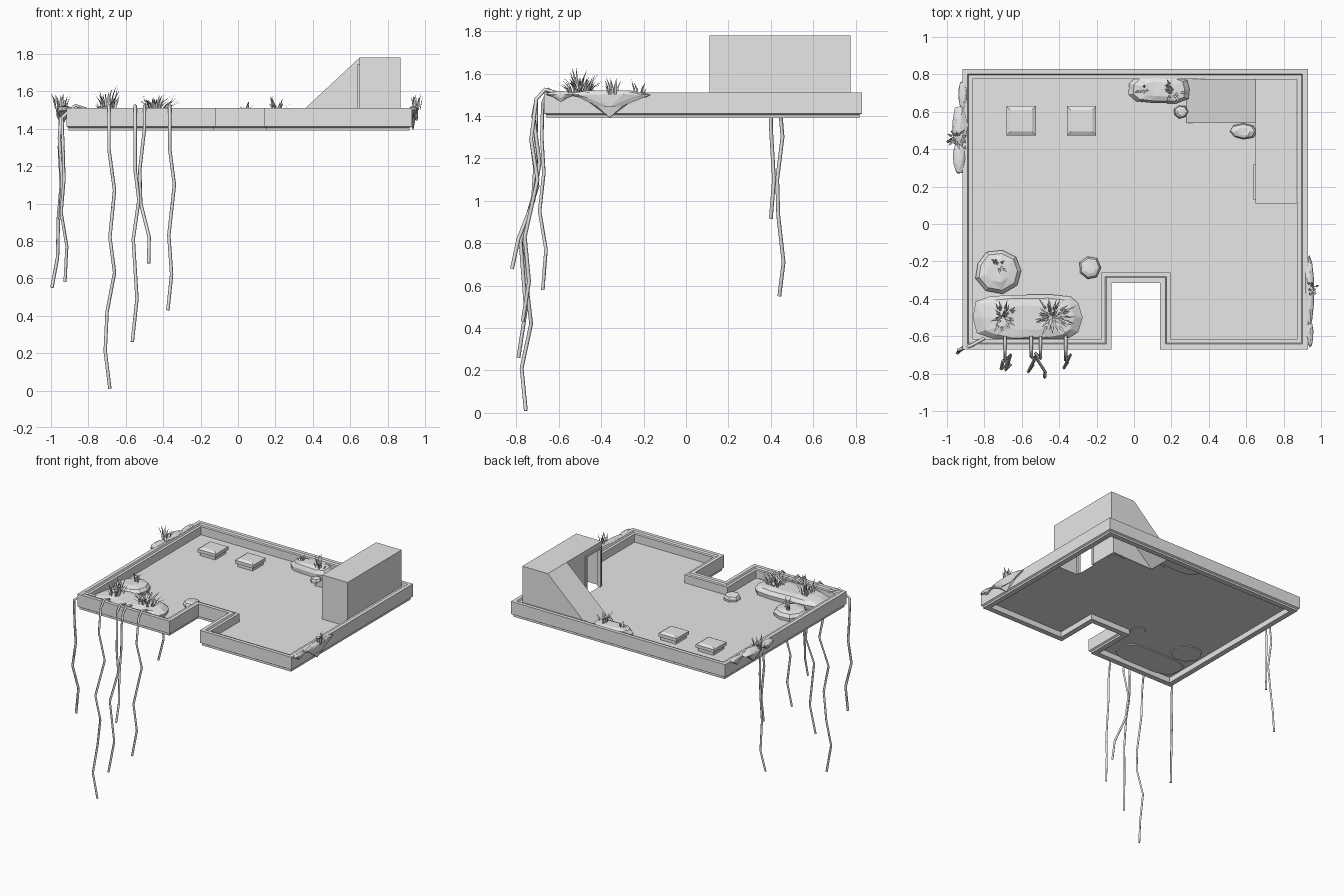
import bpy, bmesh, math, random
from mathutils import Vector

random.seed(4)
if "Cube" in bpy.data.objects:
    bpy.data.objects.remove(bpy.data.objects["Cube"])

FLOOR, TOP, ROOF = 1.435, 1.51, 1.78

grey = bpy.data.materials.new("plain_grey")
grey.use_nodes = True
grey.diffuse_color = (0.8, 0.8, 0.8, 1)
grey.node_tree.nodes["Principled BSDF"].inputs["Base Color"].default_value = (0.8, 0.8, 0.8, 1)


def finish(name, bm, recalc=True):
    if recalc:
        bmesh.ops.recalc_face_normals(bm, faces=bm.faces[:])
    mesh = bpy.data.meshes.new(name)
    bm.to_mesh(mesh)
    bm.free()
    mesh.materials.append(grey)
    obj = bpy.data.objects.new(name, mesh)
    bpy.context.collection.objects.link(obj)
    return obj


def add_polygon(bm, points):
    return bm.faces.new([bm.verts.new(p) for p in points])


def inset_outline(outline, distance):
    """Move every corner of a counter-clockwise right-angled outline inward."""
    result = []
    for i, point in enumerate(outline):
        p = Vector(point)
        before = (p - Vector(outline[i - 1])).normalized()
        after = (Vector(outline[(i + 1) % len(outline)]) - p).normalized()
        normals = Vector((-before.y - after.y, before.x + after.x))
        result.append(p + normals * distance)
    return result


def add_rings(bm, rings, closed=False, capped=False):
    loops = [[bm.verts.new(p) for p in ring] for ring in rings]
    pairs = list(zip(loops, loops[1:]))
    if closed:
        pairs.append((loops[-1], loops[0]))
    for low, high in pairs:
        for i in range(len(low)):
            j = (i + 1) % len(low)
            bm.faces.new((low[i], low[j], high[j], high[i]))
    if capped:
        bm.faces.new(loops[0][::-1])
        bm.faces.new(loops[-1])


# Parapet: a stepped profile swept round the notched roof outline
outline = [(-0.918, -0.67), (-0.12, -0.67), (-0.12, -0.315), (0.14, -0.315),
           (0.14, -0.67), (0.93, -0.67), (0.93, 0.83), (-0.918, 0.83)]
profile = [(0.012, 1.39), (0.012, 1.405), (0, 1.412), (0, TOP), (0.028, TOP),
           (0.034, 1.498), (0.055, 1.498), (0.055, 1.39)]
bm = bmesh.new()
add_rings(bm, [[(p.x, p.y, z) for p in inset_outline(outline, d)] for d, z in profile], closed=True)
finish("parapet", bm)

# Roof floor, left open below the stair house
inner = [tuple(p) for p in inset_outline(outline, 0.055)]
stair_gap = [(0.875, 0.11), (0.65, 0.11), (0.65, 0.54), (0.28, 0.54), (0.28, 0.775)]
bm = bmesh.new()
face = add_polygon(bm, [(x, y, FLOOR) for x, y in inner[:6] + stair_gap + inner[7:]])
bmesh.ops.triangulate(bm, faces=[face])
finish("roof_floor", bm)

# Stair house: hollow box with doorway and a sloping stair cover
x0, x1, x2 = 0.28, 0.65, 0.87
y0, y1, y2 = 0.11, 0.54, 0.775
d0, d1, door_top = 0.135, 0.31, 1.73
bm = bmesh.new()
add_polygon(bm, [(x1, y0, FLOOR), (x2, y0, FLOOR), (x2, y0, ROOF), (x1, y0, ROOF)])
add_polygon(bm, [(x2, y0, FLOOR), (x2, y2, FLOOR), (x2, y2, ROOF), (x2, y0, ROOF)])
add_polygon(bm, [(x2, y2, FLOOR), (x0, y2, FLOOR), (x1, y2, ROOF), (x2, y2, ROOF)])
add_polygon(bm, [(x1, y0, ROOF), (x2, y0, ROOF), (x2, y2, ROOF), (x1, y2, ROOF), (x1, y1, ROOF)])
add_polygon(bm, [(x0, y1, FLOOR), (x1, y1, ROOF), (x1, y2, ROOF), (x0, y2, FLOOR)])
add_polygon(bm, [(x0, y1, FLOOR), (x1, y1, FLOOR), (x1, y1, ROOF)])
door_wall = [(y0, FLOOR), (y0, ROOF), (y1, ROOF), (y1, FLOOR),
             (d1, FLOOR), (d1, door_top), (d0, door_top), (d0, FLOOR)]
add_polygon(bm, [(x1, y, z) for y, z in door_wall])
bmesh.ops.remove_doubles(bm, verts=bm.verts[:], dist=0.0005)
stair_house = finish("stair_house", bm)
shell = stair_house.modifiers.new("wall_thickness", "SOLIDIFY")
shell.thickness = 0.012

# Door frame round the doorway
def add_box(bm, low, high):
    corners = [(low[0], low[1]), (high[0], low[1]), (high[0], high[1]), (low[0], high[1])]
    add_rings(bm, [[(x, y, z) for x, y in corners] for z in (low[2], high[2])], capped=True)

bm = bmesh.new()
for side in (d0, d1):
    add_box(bm, (x1 - 0.01, side - 0.008, FLOOR), (x1 + 0.015, side + 0.008, door_top))
add_box(bm, (x1 - 0.01, d0 - 0.008, door_top), (x1 + 0.015, d1 + 0.008, door_top + 0.015))
finish("door_frame", bm)

# Two capped roof vents
for name, cx in (("right_vent", -0.603), ("left_vent", -0.28)):
    bm = bmesh.new()
    steps = [(0.066, FLOOR), (0.066, 1.462), (0.078, 1.462), (0.078, 1.487), (0.058, 1.498)]
    add_rings(bm, [[(cx + sx * w, 0.552 + sy * w, z) for sx, sy in
                    ((-1, -1), (1, -1), (1, 1), (-1, 1))] for w, z in steps], capped=True)
    finish(name, bm)


# Low faceted earth mounds and stones lying on the floor
def mound(name, cx, cy, rx, ry, height, sides=10, squareness=1.0):
    bm = bmesh.new()
    jitter = [random.uniform(0.9, 1.05) for _ in range(sides)]
    rings = []
    for scale, rise in ((0.96, -0.1), (1, 0.45), (0.84, 0.85), (0.5, 1)):
        ring = []
        for i, j in enumerate(jitter):
            a = math.tau * i / sides
            c, s = math.cos(a), math.sin(a)
            ring.append((cx + rx * scale * j * math.copysign(abs(c) ** squareness, c),
                         cy + ry * scale * j * math.copysign(abs(s) ** squareness, s),
                         FLOOR + height * rise * random.uniform(0.92, 1.05)))
        rings.append(ring)
    add_rings(bm, rings, capped=True)
    bmesh.ops.triangulate(bm, faces=bm.faces[:])
    finish(name, bm)

mound("front_mound", -0.555, -0.5, 0.3, 0.135, 0.07, 14, 0.6)
mound("round_mound", -0.725, -0.25, 0.13, 0.12, 0.06, 9)
mound("small_stone", -0.235, -0.235, 0.06, 0.065, 0.04, 7)
mound("back_mound", 0.135, 0.72, 0.17, 0.078, 0.07, 11, 0.75)
mound("back_pebble", 0.25, 0.6, 0.04, 0.037, 0.035, 7)
mound("stair_stone", 0.585, 0.495, 0.075, 0.045, 0.045, 8)


# Clods draped over the side walls, with a tapering lower lip
def draped_clod(name, centre, size, hang):
    bm = bmesh.new()
    bmesh.ops.create_icosphere(bm, subdivisions=2, radius=1)
    for v in bm.verts:
        v.co *= random.uniform(0.88, 1.05)
        if v.co.z < 0:
            v.co.z *= hang * max(0.2, 1 - abs(v.co.y) * 1.3)
        v.co = Vector(centre) + Vector([a * b for a, b in zip(v.co, size)])
    finish(name, bm)

draped_clod("right_wall_clod_back", (-0.915, 0.69, 1.5), (0.025, 0.08, 0.022), 2)
draped_clod("right_wall_clod_middle", (-0.93, 0.52, 1.5), (0.045, 0.12, 0.025), 3)
draped_clod("right_wall_clod_front", (-0.935, 0.35, 1.5), (0.035, 0.09, 0.022), 2)
draped_clod("left_wall_clod", (0.937, -0.36, 1.5), (0.027, 0.2, 0.022), 4.8)
draped_clod("left_wall_clod_front", (0.94, -0.59, 1.5), (0.02, 0.07, 0.018), 2)


# Grass tufts made of bent, pointed blades
def grass(name, cx, cy, base, spread, height, count):
    bm = bmesh.new()
    for _ in range(count):
        a = random.uniform(0, math.tau)
        out = Vector((math.cos(a), math.sin(a), 0))
        side = Vector((-out.y, out.x, 0)) * 0.006
        root = Vector((cx, cy, base)) + out * spread * random.uniform(0, 0.6)
        tall = height * random.uniform(0.45, 1)
        mid = root + out * spread * 0.15 + Vector((0, 0, tall * 0.55))
        tip = root + out * spread * random.uniform(0.3, 0.6) + Vector((0, 0, tall))
        a1, a2, b1, b2, t = [bm.verts.new(p) for p in
                             (root - side, root + side, mid - side, mid + side, tip)]
        bm.faces.new((a1, a2, b2, b1))
        bm.faces.new((b1, b2, t))
    finish(name, bm, recalc=False)

grass("tall_grass", -0.7, -0.5, 1.495, 0.085, 0.14, 26)
grass("wide_grass", -0.44, -0.5, 1.495, 0.13, 0.09, 40)
grass("round_mound_grass", -0.72, -0.22, 1.485, 0.05, 0.09, 9)
grass("right_wall_grass", -0.95, 0.46, 1.505, 0.06, 0.09, 14)
grass("left_wall_grass", 0.95, -0.34, 1.5, 0.05, 0.09, 14)
grass("back_grass_right", 0.045, 0.72, 1.49, 0.04, 0.06, 6)
grass("back_grass_left", 0.21, 0.71, 1.49, 0.07, 0.09, 16)


# Hanging vines: four-sided tubes along kinked paths
def vine(name, points):
    curve = bpy.data.curves.new(name, "CURVE")
    curve.dimensions = "3D"
    curve.bevel_depth = 0.009
    curve.bevel_resolution = 0
    curve.use_fill_caps = True
    spline = curve.splines.new("POLY")
    spline.points.add(len(points) - 1)
    for target, p in zip(spline.points, points):
        target.co = (*p, 1)
    curve.materials.append(grey)
    obj = bpy.data.objects.new(name, curve)
    bpy.context.collection.objects.link(obj)


def front_vine(name, path, drift):
    """Path holds x and z; the vine bends over the wall, then wanders in y."""
    x = path[0][0]
    points = [(x, -0.6, 1.505), (x, -0.665, 1.525), (x, -0.705, 1.48)]
    points += [(px, y, z) for (px, z), y in zip(path, drift)]
    vine(name, points)

front_vine("longest_vine", [(-0.69, 1.29), (-0.66, 1.07), (-0.685, 0.82), (-0.66, 0.63),
                            (-0.7, 0.42), (-0.71, 0.21), (-0.685, 0.01)],
           [-0.73, -0.7, -0.78, -0.755, -0.73, -0.775, -0.755])
front_vine("long_vine", [(-0.55, 1.18), (-0.53, 1.02), (-0.56, 0.81), (-0.54, 0.49), (-0.565, 0.26)],
           [-0.71, -0.72, -0.78, -0.755, -0.79])
front_vine("short_vine", [(-0.5, 1.4), (-0.525, 1.18), (-0.52, 1), (-0.475, 0.82), (-0.478, 0.68)],
           [-0.72, -0.69, -0.72, -0.79, -0.82])
front_vine("inner_vine", [(-0.365, 1.29), (-0.34, 1.1), (-0.37, 0.83), (-0.355, 0.62), (-0.375, 0.43)],
           [-0.73, -0.7, -0.76, -0.74, -0.77])
vine("corner_vine", [(-0.8, -0.61, 1.5), (-0.87, -0.65, 1.525), (-0.94, -0.675, 1.46), (-0.935, -0.68, 1.3),
                     (-0.93, -0.67, 1.13), (-0.945, -0.69, 0.95), (-0.915, -0.66, 0.77), (-0.925, -0.675, 0.58)])
vine("side_vine_long", [(-0.9, 0.44, 1.51), (-0.95, 0.44, 1.48), (-0.955, 0.455, 1.3), (-0.945, 0.43, 1.1),
                        (-0.96, 0.435, 0.93), (-0.965, 0.46, 0.71), (-0.995, 0.44, 0.55)])
vine("side_vine_short", [(-0.9, 0.41, 1.51), (-0.945, 0.405, 1.48), (-0.955, 0.4, 1.35),
                         (-0.94, 0.415, 1.1), (-0.95, 0.4, 0.915)])
